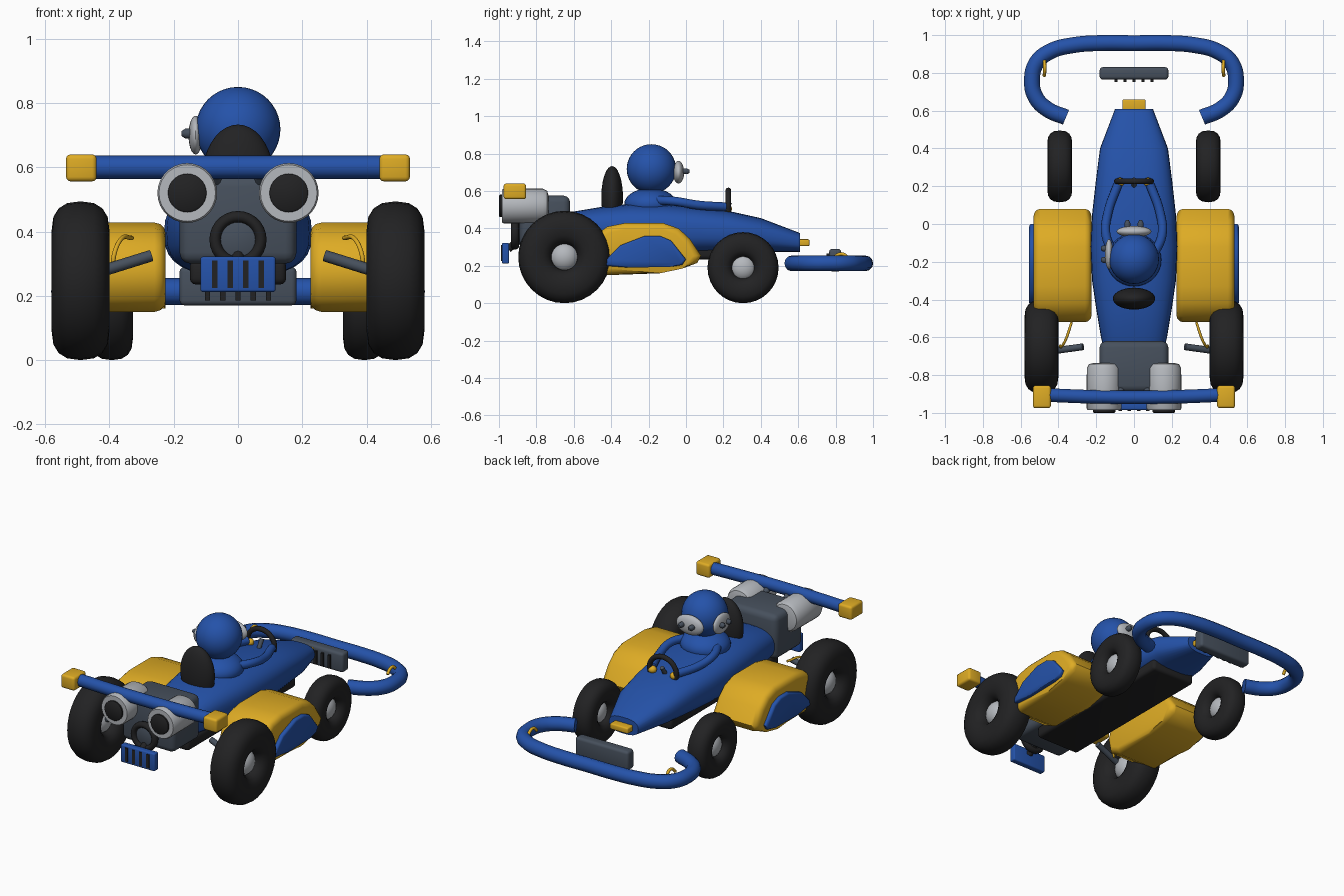
import bpy, bmesh, math
from mathutils import Vector, Matrix

if "Cube" in bpy.data.objects:
    bpy.data.objects.remove(bpy.data.objects["Cube"])


def material(name, rgb):
    m = bpy.data.materials.new(name)
    m.diffuse_color = (*rgb, 1)
    m.use_nodes = True
    m.node_tree.nodes["Principled BSDF"].inputs["Base Color"].default_value = m.diffuse_color
    return m


BLUE = material("blue paint", (0.018, 0.085, 0.40))
GOLD = material("golden yellow", (0.73, 0.41, 0.018))
BLACK = material("black rubber", (0.016, 0.016, 0.017))
SLATE = material("slate metal", (0.062, 0.08, 0.108))
SILVER = material("silver metal", (0.46, 0.48, 0.51))


def finish(name, bm, mat, angle=42):
    bmesh.ops.recalc_face_normals(bm, faces=bm.faces)
    me = bpy.data.meshes.new(name)
    bm.to_mesh(me)
    bm.free()
    me.materials.append(mat)
    me.shade_smooth()
    me.set_sharp_from_angle(angle=math.radians(angle))
    ob = bpy.data.objects.new(name, me)
    bpy.context.collection.objects.link(ob)
    return ob


def bevel(bm, edges, width, seg=3):
    bmesh.ops.bevel(bm, geom=edges, offset=width, offset_type='OFFSET', segments=seg,
                    profile=0.5, affect='EDGES', clamp_overlap=True)


def box(name, mat, lo, hi, r=0.0):
    """Box between two corners with rounded edges."""
    lo, hi = Vector(lo), Vector(hi)
    bm = bmesh.new()
    bmesh.ops.create_cube(bm, size=1)
    for v in bm.verts:
        v.co = (lo + hi) / 2 + v.co * (hi - lo)
    if r:
        bevel(bm, bm.edges[:], r)
    return finish(name, bm, mat)


def ball(name, mat, c, s, u=28, v=18):
    bm = bmesh.new()
    bmesh.ops.create_uvsphere(bm, u_segments=u, v_segments=v, radius=1,
                              matrix=Matrix.Translation(c) @ Matrix.Diagonal((*s, 1)))
    return finish(name, bm, mat)


def loft(bm, rings, closed=False):
    """Join rings of points; cap both ends unless the rings form a loop."""
    rows = [[bm.verts.new(p) for p in ring] for ring in rings]
    n = len(rows[0])
    for i in range(len(rows) if closed else len(rows) - 1):
        a, b = rows[i], rows[(i + 1) % len(rows)]
        for j in range(n):
            bm.faces.new((a[j], a[(j + 1) % n], b[(j + 1) % n], b[j]))
    if not closed:
        bm.faces.new(rows[0])
        bm.faces.new(rows[-1])


def lathe(name, mat, c, axis, prof, n=32, closed=False):
    """Revolve (radius, offset) points about the x or y axis."""
    rings = []
    for r, t in prof:
        ring = []
        for k in range(n):
            a = 2 * math.pi * k / n
            p = (t, r * math.cos(a), r * math.sin(a)) if axis == 'x' else \
                (r * math.cos(a), t, r * math.sin(a))
            ring.append(Vector(c) + Vector(p))
        rings.append(ring)
    bm = bmesh.new()
    loft(bm, rings, closed)
    return finish(name, bm, mat)


def slab(name, mat, prof, x0, x1, r):
    """Side profile of (y, z) points extruded along x with rounded rims."""
    bm = bmesh.new()
    loft(bm, [[(x, y, z) for y, z in prof] for x in (x0, x1)])
    rims = [e for e in bm.edges if abs(e.verts[0].co.x - e.verts[1].co.x) < 1e-6]
    bevel(bm, rims, r)
    return finish(name, bm, mat, 50)


def tube(name, mat, pts, r, res=6):
    """Smooth round tube through the points."""
    cu = bpy.data.curves.new(name, 'CURVE')
    cu.dimensions = '3D'
    cu.bevel_depth, cu.bevel_resolution = r, 4
    cu.resolution_u, cu.use_fill_caps = res, True
    sp = cu.splines.new('BEZIER')
    sp.bezier_points.add(len(pts) - 1)
    for b, p in zip(sp.bezier_points, pts):
        b.co = p
        b.handle_left_type = b.handle_right_type = 'AUTO'
    tmp = bpy.data.objects.new(name + "_path", cu)
    bpy.context.collection.objects.link(tmp)
    me = bpy.data.meshes.new_from_object(tmp.evaluated_get(bpy.context.evaluated_depsgraph_get()))
    bm = bmesh.new()
    bm.from_mesh(me)
    bpy.data.objects.remove(tmp)
    bmesh.ops.remove_doubles(bm, verts=bm.verts, dist=1e-5)
    return finish(name, bm, mat)


def power(v, e):
    return math.copysign(abs(v) ** e, v)


# Body shell: rounded sections (y, half width, bottom, top)
stations = [(-0.68, .155, .30, .46), (-0.6, .175, .285, .49), (-0.45, .20, .27, .515),
            (-0.3, .222, .26, .53), (-0.12, .23, .26, .53), (0.05, .222, .26, .515),
            (0.22, .203, .265, .495), (0.4, .18, .275, .455), (0.61, .10, .275, .375)]
rings = []
for y, w, z0, z1 in stations:
    t = [2 * math.pi * k / 32 for k in range(32)]
    rings.append([(w * power(math.cos(a), .75), y,
                   (z0 + z1) / 2 + (z1 - z0) / 2 * power(math.sin(a), .75)) for a in t])
bm = bmesh.new()
loft(bm, rings)
finish("body_shell", bm, BLUE, 45)
box("floor_pan", BLACK, (-.15, -.70, .235), (.15, .36, .31), .02)
box("nose_tip", GOLD, (-.062, .59, .305), (.062, .66, .342), .008)

# Driver
ball("helmet", BLUE, (0, -.185, .718), (.132, .132, .132), 32, 20)
ball("torso", BLUE, (0, -.19, .53), (.145, .14, .085))
ball("headrest", BLACK, (0, -.395, .565), (.112, .058, .168))
ball("visor_disc", SILVER, (0, -.04, .70), (.092, .03, .06))
ball("ear_disc", SILVER, (-.132, -.16, .70), (.022, .08, .06))
for s in (-1, 1):
    lathe("visor_stud", SLATE, (s * .035, -.02, .705), 'y',
          [(.016, 0), (.016, .025), (.008, .04)], 10)
    lathe("ear_stud", SLATE, (-.15, -.16 + s * .03, .705), 'x',
          [(.016, 0), (.016, -.014), (.008, -.026)], 10)
    tube("arm", BLUE, [(s * .10, -.17, .55), (s * .148, -.06, .545), (s * .138, .06, .525),
                       (s * .085, .21, .515)], .024)
    ball("hand", GOLD, (s * .075, .222, .505), (.026, .024, .022), 14, 10)

# Steering wheel
tube("steering_wheel", BLACK, [(.092 * math.cos(a), .226, .518 + .085 * math.sin(a)) for a in
                               [math.pi * (k / 8 * 1.2 - .1) for k in range(9)]], .015)
tube("steering_column", SLATE, [(0, .235, .54), (0, .19, .47)], .013)

# Wheels: rounded tyre section and domed hub
for s in (-1, 1):
    for nm, x, y, R, hw, hub in (("rear", .49, -.65, .247, .09, .078),
                                 ("front", .393, .305, .19, .066, .068)):
        rc, rr = (R + hub) / 2, (R - hub) / 2 + .006
        prof = [(rc + rr * power(math.cos(a), .8) - .006, hw * power(math.sin(a), .8))
                for a in [2 * math.pi * k / 16 for k in range(16)]]
        lathe(nm + "_tyre", BLACK, (s * x, y, R), 'x', prof, 32, True)
        ball(nm + "_hub", SILVER, (s * x, y, R), (hw * .72, hub, hub), 24, 14)
    tube("rear_axle", SLATE, [(s * .27, -.65, .325), (s * .43, -.672, .275)], .018)
    tube("hose_loop", GOLD, [(s * .33, -.52, .38), (s * .365, -.62, .375),
                             (s * .385, -.65, .33), (s * .39, -.645, .28)], .007)

# Side pods with outer panels
pod = [(-.50, .19), (-.52, .28), (-.49, .36), (-.42, .41), (-.33, .428), (-.12, .428),
       (-.04, .40), (.02, .345), (.08, .255), (.06, .215), (-.02, .185), (-.14, .16), (-.42, .15)]
panel = [(-.43, .20), (-.425, .235), (-.35, .31), (-.22, .36), (-.14, .36), (-.08, .335),
         (0, .235), (-.02, .205), (-.08, .195), (-.3, .19)]
for s in (-1, 1):
    slab("side_pod", GOLD, pod, s * .225, s * .532, .035)
    slab("pod_panel", BLUE, panel, s * .50, s * .555, .012)

# Engine, exhausts and rear plate
box("engine_block", SLATE, (-.182, -.89, .30), (.182, -.62, .575), .035)
for s in (-1, 1):
    c = (s * .158, 0, .52)
    lathe("exhaust_pipe", SILVER, c, 'y',
          [(.055, -.735), (.08, -.742), (.092, -.765), (.093, -.975), (.088, -.985)], 28)
    lathe("exhaust_mouth", BLACK, c, 'y', [(.06, -.97), (.06, -.995), (.054, -1.0)], 28)
lathe("rear_ring", BLACK, (0, -.915, .375), 'y',
      [(.071 + .018 * math.cos(a), .022 * math.sin(a)) for a in
       [math.pi * k / 5 for k in range(10)]], 28, True)
lathe("rear_ring_core", SLATE, (0, 0, .375), 'y', [(.06, -.88), (.06, -.915), (.05, -.92)], 24)
box("rear_plate", BLUE, (-.117, -.985, .212), (.117, -.945, .322), .008)
for k in range(4):
    x = -.0725 + k * .0483
    box("plate_slot", BLACK, (x - .009, -.989, .225), (x + .009, -.98, .31))
tube("plate_bracket", BLACK, [(0, -.95, .29), (0, -.90, .33)], .02)

# Rear spoiler bar with end caps
tube("spoiler_bar", BLUE, [(-.47, -.905, .60), (-.22, -.915, .60), (0, -.918, .60),
                           (.22, -.915, .60), (.47, -.905, .60)], .036)
for s in (-1, 1):
    x0, x1 = sorted((s * .44, s * .535))
    box("spoiler_cap", GOLD, (x0, -.975, .556), (x1, -.855, .64), .014)
    tube("spoiler_stay", SLATE, [(s * .07, -.91, .59), (s * .07, -.86, .54)], .018)

# Front bumper hoop, clips and grille
half = [(.36, .565), (.455, .605), (.52, .67), (.54, .76), (.515, .855), (.44, .915), (.32, .947),
        (.17, .958)]
path = [(-x, y, .213) for x, y in half] + [(0, .957, .213)] + [(x, y, .213) for x, y in half[::-1]]
tube("front_bumper", BLUE, path, .042)
for s in (-1, 1):
    tube("bumper_clip", GOLD, [(s * .475, .785, .235), (s * .473, .81, .258), (s * .473, .84, .262),
                               (s * .475, .87, .235)], .009)
box("front_grille", SLATE, (-.182, .765, .17), (.182, .83, .29), .016)
for k in range(5):
    x = -.095 + k * .0475
    box("grille_slot", BLACK, (x - .008, .752, .185), (x + .008, .77, .265))
